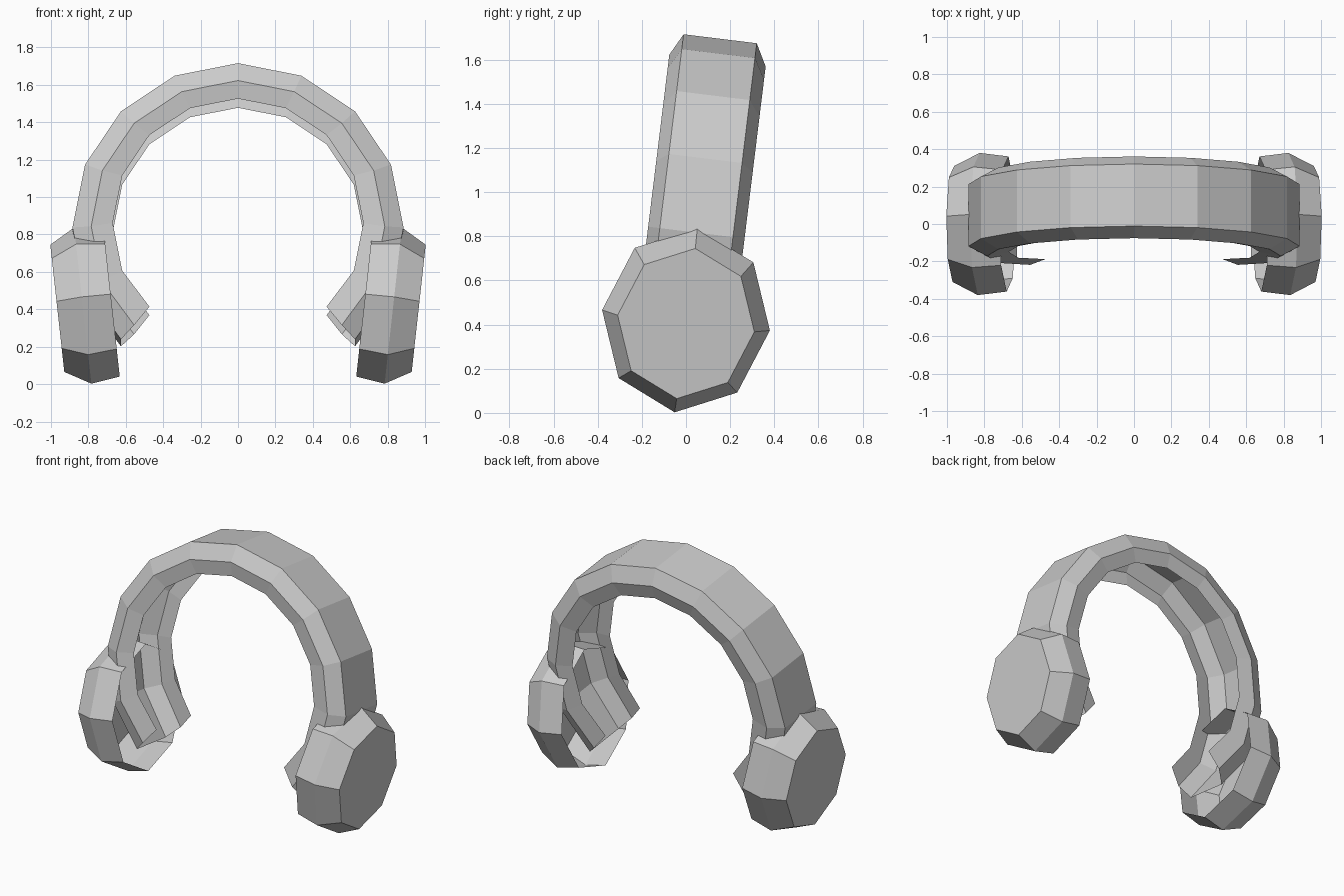
import bpy, bmesh
from math import sin, cos, pi, radians
from mathutils import Matrix, Vector

if "Cube" in bpy.data.objects:
    bpy.data.objects.remove(bpy.data.objects["Cube"])

TILT = Matrix.Rotation(radians(-7), 4, 'X')


def loft(name, rings, closed=True, cap_start=False):
    """Skin a list of equal-length rings into a shell."""
    bm = bmesh.new()
    loops = [[bm.verts.new(p) for p in ring] for ring in rings]
    n = len(loops[0])
    for a, b in zip(loops, loops[1:]):
        for i in range(n if closed else n - 1):
            j = (i + 1) % n
            bm.faces.new((a[i], a[j], b[j], b[i]))
    if cap_start:
        bm.faces.new(loops[0][::-1])
    bmesh.ops.recalc_face_normals(bm, faces=bm.faces[:])
    mesh = bpy.data.meshes.new(name)
    bm.to_mesh(mesh)
    bm.free()
    obj = bpy.data.objects.new(name, mesh)
    bpy.context.collection.objects.link(obj)
    return obj


# Headband: open channel profile (width, radius, rise) swept along a 270 degree arc
half = [(0.20, 0.67, 0.02), (0.22, 0.785, 0), (0.167, 0.885, 0)]
profile = half + [(-w, r, h) for w, r, h in reversed(half)]
place = Matrix.Translation((0, 0.047, 0.817)) @ TILT
rings = []
for k in range(13):
    a = radians(-45 + 22.5 * k)
    end = k in (0, 12)
    squeeze, lift = (0.92, 0.025) if end else (1, 0)
    rings.append([place @ Vector((r * cos(a), w * squeeze, r * sin(a) + h + lift))
                  for w, r, h in profile])
loft("headband", rings, closed=False)

# Ear cups: eight-sided shells, chamfered outer face, open towards the ear
cup_rings = [(0.137, 0.815), (0.0, 1.0), (-0.155, 0.95)]
roll = Matrix.Translation((0.83, 0, 0.42)) @ Matrix.Rotation(radians(6.3), 4, 'Y') @ TILT
for side, name in ((1, "ear_cup_right"), (-1, "ear_cup_left")):
    flip = Matrix.Diagonal((side, 1, 1, 1))
    rings = [[flip @ roll @ Vector((d, s * 0.383 * sin(i * pi / 4),
                                    s * 0.423 * cos(i * pi / 4)))
              for i in range(8)] for d, s in cup_rings]
    loft(name, rings, cap_start=True)
